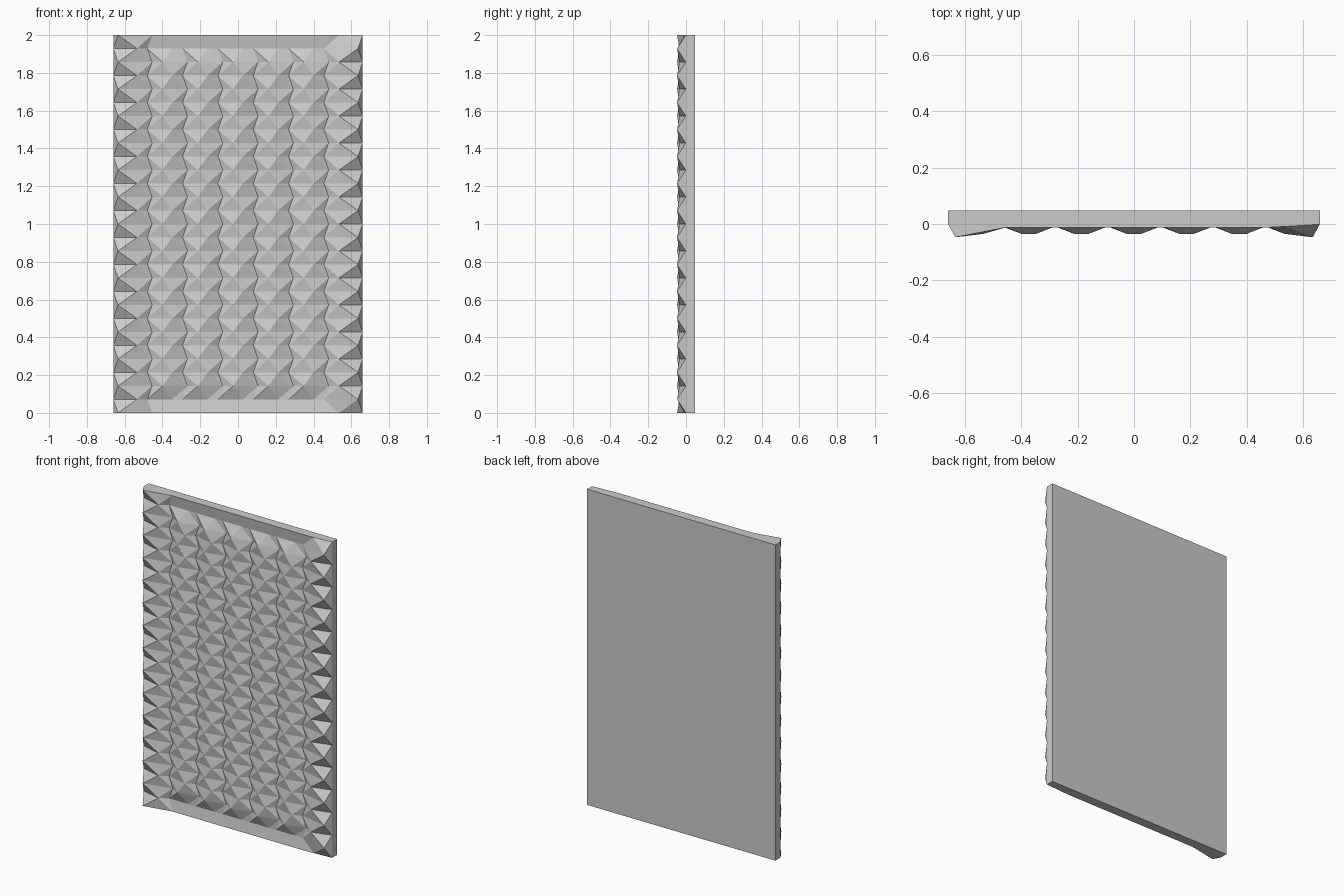
import bpy, bmesh

if "Cube" in bpy.data.objects:
    bpy.data.objects.remove(bpy.data.objects["Cube"])

HALF, BACK, BASE = 0.66, 0.048, -0.001      # half width, back plane, wall line
PEAK, EDGE_PEAK, VALLEY = -0.035, -0.047, -0.004
PITCH, ROWS = 0.187, 28
STEP = 2.0 / ROWS


def saw_row():
    """Sawtooth across the width: steep rise, long fall, as (x, y) points."""
    pts = [(-HALF, BASE), (-0.635, EDGE_PEAK)]
    for k in range(6):
        pts += [(-0.455 + PITCH * k, VALLEY), (-0.40 + PITCH * k, PEAK)]
    return pts + [(HALF, BASE), (HALF, BASE)]


def row_points(j):
    pts = saw_row()
    if j in (0, ROWS):
        # plain lip along the top and bottom edges
        pts = pts[:2] + [(x, -0.012 if x < 0.5 else -0.009)
                         for x, y in pts[2:-2]] + pts[-2:]
    if j % 2:
        pts = [(-x, y) for x, y in reversed(pts)]
        if j in (1, ROWS - 1):
            # straight valley where the lip meets the relief
            pts = [(x, BASE if -0.5 < x < 0.5 else y) for x, y in pts]
    return pts


bm = bmesh.new()
rows = [[bm.verts.new((x, y, j * STEP)) for x, y in row_points(j)]
        for j in range(ROWS + 1)]

# Faceted relief: each cell splits from the even row to the odd row
for j in range(ROWS):
    a, b = (rows[j], rows[j + 1]) if j % 2 == 0 else (rows[j + 1], rows[j])
    for i in range(len(a) - 1):
        bm.faces.new((a[i], a[i + 1], b[i + 1]))
        bm.faces.new((a[i], b[i + 1], b[i]))

# Slab behind the relief
bl, br, tl, tr = [bm.verts.new((x, BACK, z))
                  for z in (0, 2) for x in (-HALF, HALF)]
bm.faces.new((bl, br, tr, tl))
bm.faces.new([bl] + [r[0] for r in rows] + [tl])
bm.faces.new([br] + [r[-1] for r in rows] + [tr])
bm.faces.new([bl] + rows[0] + [br])
bm.faces.new([tl] + rows[-1] + [tr])

bmesh.ops.remove_doubles(bm, verts=bm.verts, dist=1e-5)
bmesh.ops.recalc_face_normals(bm, faces=bm.faces)
mesh = bpy.data.meshes.new("relief_panel")
bm.to_mesh(mesh)
bm.free()
panel = bpy.data.objects.new("relief_panel", mesh)
bpy.context.collection.objects.link(panel)
